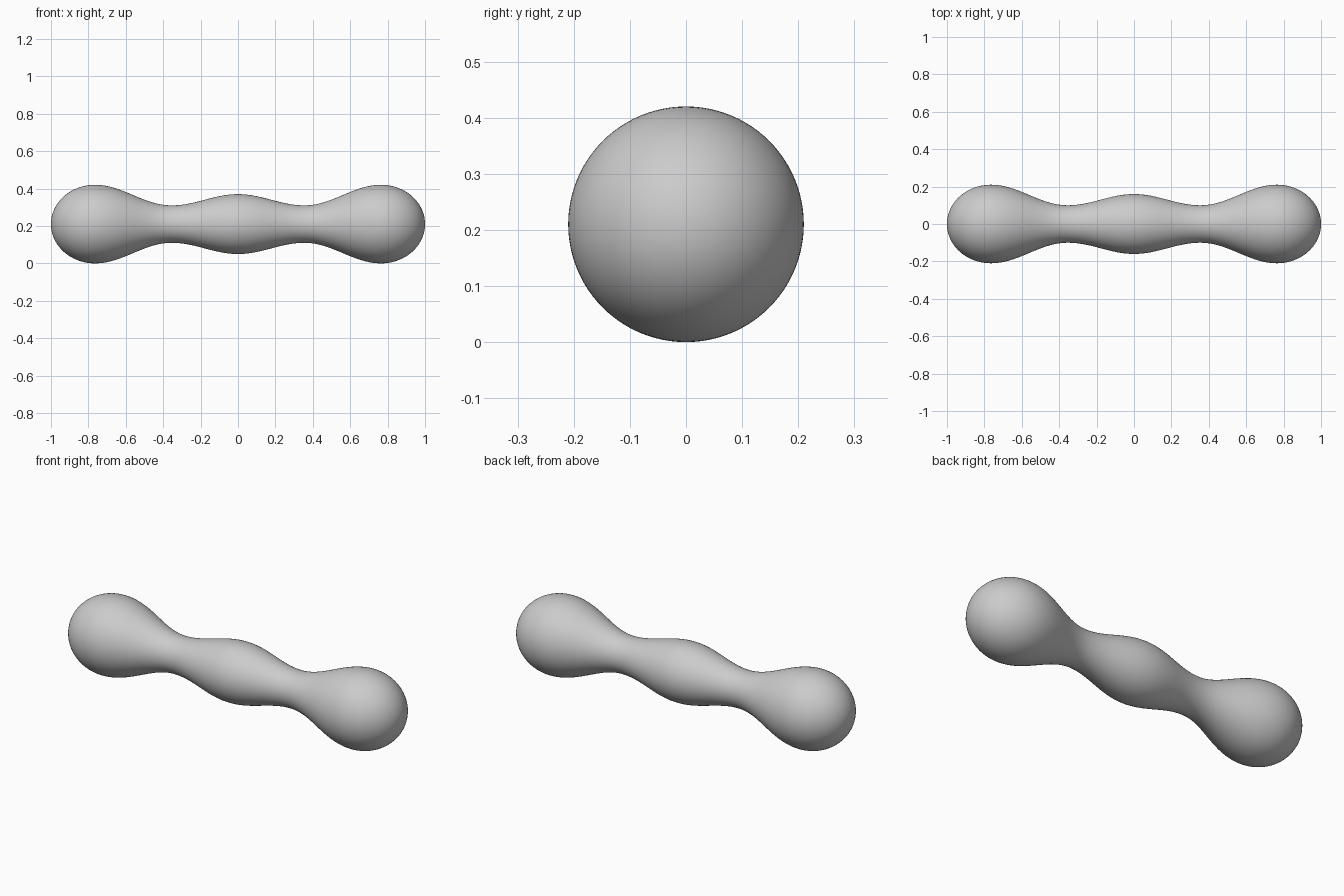
import bpy, bmesh, math

if "Cube" in bpy.data.objects:
    bpy.data.objects.remove(bpy.data.objects["Cube"])

R_END, R_NECK, R_MID = 0.21, 0.10, 0.16
X_END, X_NECK = 0.765, 0.355
SEGMENTS = 96


def wave(x, x0, r0, x1, r1):
    """Smooth swell between two radii, level at both ends."""
    t = (x - x0) / (x1 - x0)
    return r0 + (r1 - r0) * (1 - math.cos(math.pi * t)) / 2


# Half profile (x, radius) from the middle swell to the rounded tip
half = []
for i in range(20):
    x = X_NECK * i / 20
    half.append((x, wave(x, 0, R_MID, X_NECK, R_NECK)))
for i in range(24):
    x = X_NECK + (X_END - X_NECK) * i / 24
    half.append((x, wave(x, X_NECK, R_NECK, X_END, R_END)))
for i in range(24):
    a = math.pi / 2 * i / 24
    half.append((X_END + (1 - X_END) * math.sin(a), R_END * math.cos(a)))

# Mirror the profile and revolve it around the long axis
profile = [(-x, r) for x, r in reversed(half[1:])] + half
bm = bmesh.new()
rings = []
for x, r in profile:
    rings.append([bm.verts.new((x, r * math.cos(2 * math.pi * k / SEGMENTS),
                                R_END + r * math.sin(2 * math.pi * k / SEGMENTS)))
                  for k in range(SEGMENTS)])
for a, b in zip(rings, rings[1:]):
    for k in range(SEGMENTS):
        n = (k + 1) % SEGMENTS
        bm.faces.new((a[k], a[n], b[n], b[k]))

# Close both tips
for ring, x in ((rings[0], -1), (rings[-1], 1)):
    tip = bm.verts.new((x, 0, R_END))
    for k in range(SEGMENTS):
        bm.faces.new((ring[k], ring[(k + 1) % SEGMENTS], tip))
bmesh.ops.recalc_face_normals(bm, faces=bm.faces)
for f in bm.faces:
    f.smooth = True

mesh = bpy.data.meshes.new("dumbbell_body")
bm.to_mesh(mesh)
bm.free()
bpy.context.collection.objects.link(bpy.data.objects.new("dumbbell_body", mesh))
